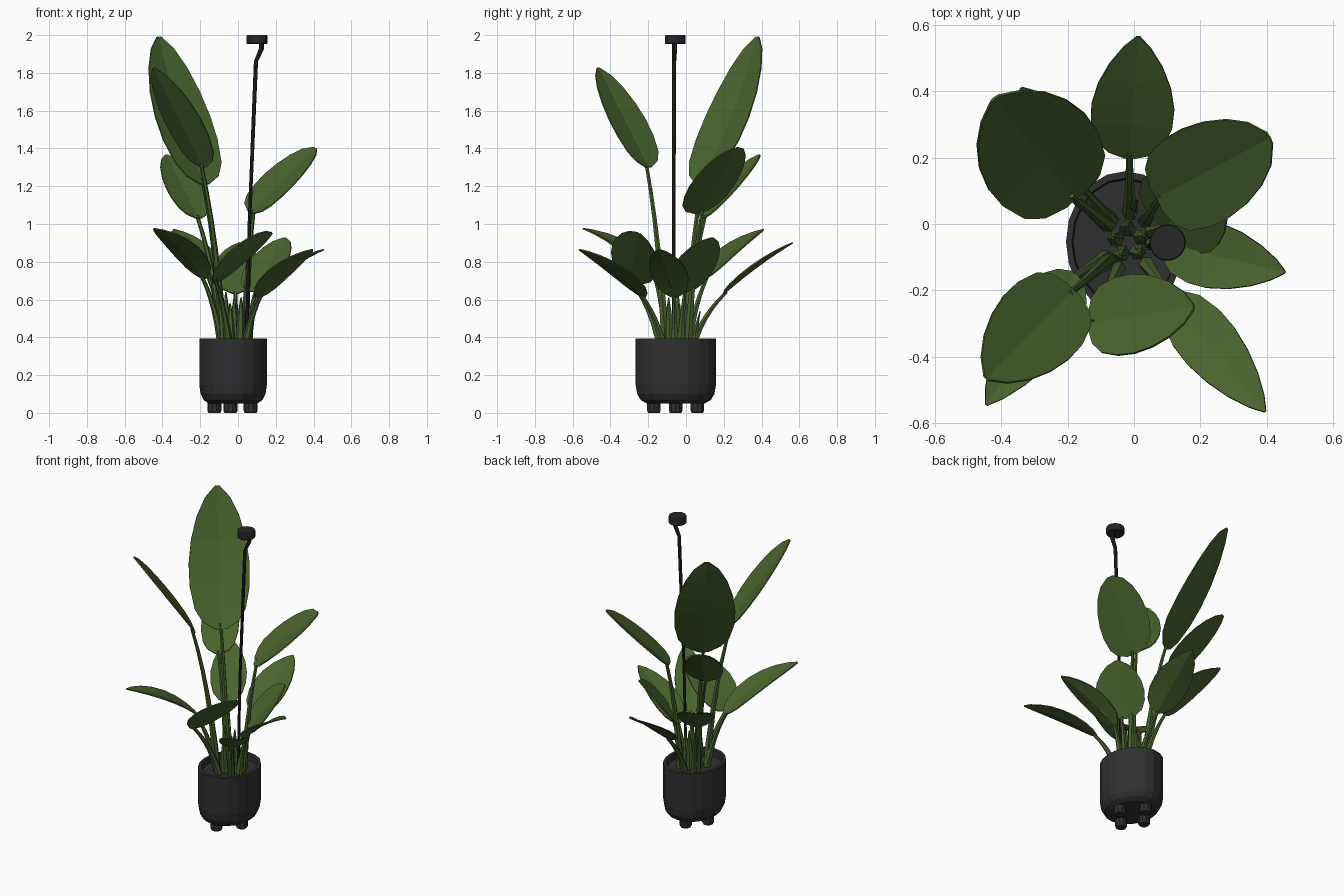
import bpy, math
from mathutils import Vector

if "Cube" in bpy.data.objects:
    bpy.data.objects.remove(bpy.data.objects["Cube"])

def material(name, rgb):
    m = bpy.data.materials.new(name)
    m.diffuse_color = (*rgb, 1)
    m.use_nodes = True
    m.node_tree.nodes["Principled BSDF"].inputs["Base Color"].default_value = m.diffuse_color
    return m

LEAF = material("leaf green", (0.067, 0.128, 0.027))
STEM = material("stem green", (0.063, 0.12, 0.027))
POT = material("pot charcoal", (0.029, 0.029, 0.031))
SOIL = material("soil dark grey", (0.03, 0.029, 0.029))
LAMP = material("lamp black", (0.02, 0.02, 0.022))

def add_mesh(name, verts, faces, mat):
    me = bpy.data.meshes.new(name)
    me.from_pydata(verts, [], faces)
    me.materials.append(mat)
    ob = bpy.data.objects.new(name, me)
    bpy.context.collection.objects.link(ob)
    return ob

def rings_mesh(name, rings, mat):
    """Skin a list of equal rings and cap both ends."""
    n = len(rings[0])
    verts = [v for r in rings for v in r]
    faces = [(i*n + j, i*n + (j+1) % n, (i+1)*n + (j+1) % n, (i+1)*n + j)
             for i in range(len(rings) - 1) for j in range(n)]
    faces += [tuple(reversed(range(n))), tuple(range(len(verts) - n, len(verts)))]
    return add_mesh(name, verts, faces, mat)

def lathe(name, cx, cy, rx, ry, profile, sides, mat):
    rings = [[(cx + rx*r*math.cos(2*math.pi*k/sides), cy + ry*r*math.sin(2*math.pi*k/sides), z)
              for k in range(sides)] for r, z in profile]
    return rings_mesh(name, rings, mat)

def tube(name, pts, radii, mat, sides=6):
    rings = []
    for i, p in enumerate(pts):
        d = pts[min(i+1, len(pts)-1)] - pts[max(i-1, 0)]
        w = d.cross(Vector((0, 1, 0))).normalized()
        u = w.cross(d).normalized()
        rings.append([p + radii[i]*(w*math.cos(2*math.pi*k/sides) + u*math.sin(2*math.pi*k/sides))
                      for k in range(sides)])
    return rings_mesh(name, rings, mat)

# Pot with open rim, soil and four feet
CX, CY = -0.026, -0.054
lathe("pot", CX, CY, 0.179, 0.213,
      [(0.72, 0.05), (0.87, 0.068), (0.96, 0.1), (1, 0.15), (1, 0.395), (0.9, 0.395), (0.88, 0.33)],
      20, POT)
lathe("soil", CX, CY, 0.179, 0.213, [(0.88, 0.33), (0.88, 0.355)], 20, SOIL)
for i, (fx, fy) in enumerate([(-0.125, -0.055), (-0.04, -0.17), (-0.04, 0.06), (0.067, -0.055)]):
    lathe(f"foot_{i+1}", fx, fy, 0.037, 0.037, [(0.85, 0), (1, 0.01), (1, 0.06)], 10, POT)

# Lamp pole and disc head
pole = [(0.045, -0.065, 0.34), (0.06, -0.065, 1.0), (0.095, -0.063, 1.86), (0.125, -0.06, 1.93), (0.125, -0.06, 1.97)]
tube("lamp_pole", [Vector(p) for p in pole], [0.009, 0.009, 0.011, 0.013, 0.013], LAMP, 8)
lathe("lamp_head", 0.101, -0.056, 0.055, 0.055, [(0.93, 1.952), (1, 1.957), (1, 1.995), (0.95, 2.0)], 18, LAMP)

# Leaf blade: outline widths along the midrib, cupped across
OUTLINE = [(0, .12), (.05, .5), (.14, .8), (.3, .98), (.46, 1), (.63, .88), (.79, .64), (.92, .33), (1, .04)]

def leaf(name, base, tip, width, bow=0.0, blunt=1.0, side=None):
    b, t = Vector(base), Vector(tip)
    d = t - b
    s = Vector(side).normalized() if side else d.cross(Vector((0, 0, 1))).normalized()
    n = s.cross(d).normalized()
    verts, faces = [], []
    for f, w in OUTLINE:
        w = w**blunt
        mid = b + d*f + n*(bow*4*f*(1-f))
        for k in (-1, -0.55, 0, 0.55, 1):
            verts.append(mid + s*(k*w*width/2) + n*(0.07*width*w*abs(k)))
    for i in range(len(OUTLINE) - 1):
        for j in range(4):
            a = i*5 + j
            faces.append((a, a+1, a+6, a+5))
    ob = add_mesh(name, verts, faces, LEAF)
    m = ob.modifiers.new("thickness", 'SOLIDIFY')
    m.thickness = 0.007
    m.offset = 0

def stem(name, end):
    e = Vector(end)
    out = Vector((e.x - CX, e.y - CY, 0))
    start = Vector((CX + 0.01, CY, 0.33)) + out.normalized()*min(0.08, out.length*0.5)
    ctrl = start.lerp(e, 0.3)
    ctrl.z = start.z + (e.z - start.z)*0.6
    pts = [start*(1-u)**2 + ctrl*(2*u*(1-u)) + e*u**2 for u in [i/6 for i in range(7)]]
    tube(name, pts, [0.024, 0.022, 0.018, 0.015, 0.013, 0.011, 0.01], STEM)

# name, blade base, blade tip, width, bow, bluntness power, optional width direction
LEAVES = [
    ("back_left_tall", (-0.18, 0.075, 1.21), (-0.42, 0.38, 1.99), 0.37, -0.03, 0.8, None),
    ("front_left_tall", (-0.185, -0.2, 1.3), (-0.445, -0.465, 1.825), 0.275, 0.0, 0.8, None),
    ("back_left_mid", (-0.21, 0.09, 1.03), (-0.38, 0.39, 1.365), 0.23, 0.0, 0.8, None),
    ("back_right_mid", (0.07, 0.08, 1.06), (0.41, 0.26, 1.40), 0.31, 0.0, 0.65, (0.2, -0.37, -0.09)),
    ("back_low", (-0.015, 0.2, 0.63), (0.013, 0.565, 0.9), 0.25, 0.01, 1, None),
    ("front_left_low", (-0.18, -0.15, 0.71), (-0.445, -0.545, 0.975), 0.2, 0.035, 1, None),
    ("front_low", (-0.135, -0.3, 0.70), (0.18, -0.25, 0.95), 0.27, 0.0, 0.8, (0.02, -0.85, 0.45)),
    ("front_right_low", (0.11, -0.22, 0.61), (0.395, -0.565, 0.865), 0.18, 0.02, 1, None),
    ("right_low", (0.09, -0.06, 0.61), (0.455, -0.145, 0.865), 0.2, 0.02, 1, None),
    ("back_right_low", (0.09, -0.01, 0.64), (0.25, 0.14, 0.925), 0.3, 0.0, 0.75, None),
    ("back_left_low", (-0.15, 0.1, 0.71), (-0.34, 0.41, 0.97), 0.22, 0.02, 1, None),
]
for name, base, tip, width, bow, blunt, side in LEAVES:
    leaf(name + "_leaf", base, tip, width, bow, blunt, side)
    stem(name + "_stem", Vector(base).lerp(Vector(tip), 0.04))

# Young shoots crowded at the middle of the pot, and a small one at the back
for i in range(5):
    a = 2*math.pi*i/5 + 0.4
    p = Vector((CX + 0.01 + 0.04*math.cos(a), CY + 0.04*math.sin(a), 0.34))
    q = p + Vector((0.01*math.cos(a), 0.01*math.sin(a), 0.24 + 0.03*(i % 3)))
    tube(f"shoot_{i+1}", [p, p.lerp(q, 0.6), q], [0.026, 0.019, 0.004], STEM)
tube("small_back_shoot", [Vector((0.0, 0.04, 0.34)), Vector((0.0, 0.055, 0.45)), Vector((0.01, 0.075, 0.54))],
     [0.012, 0.012, 0.003], STEM)
